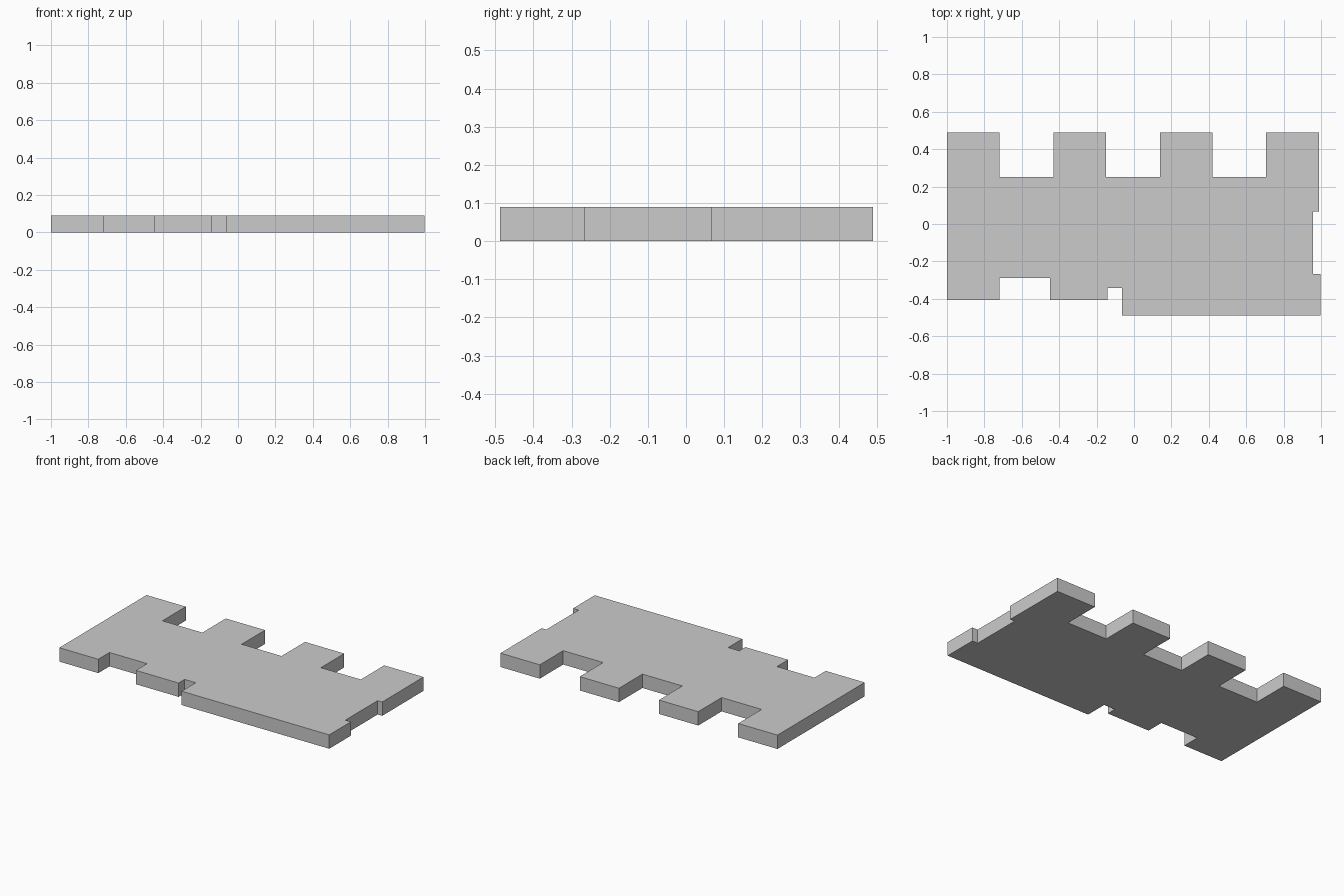
import bpy, bmesh

if "Cube" in bpy.data.objects:
    bpy.data.objects.remove(bpy.data.objects["Cube"])

THICKNESS = 0.09


def plate(name, outline):
    """Extrude a flat outline upward from z = 0 into a solid plate."""
    bm = bmesh.new()
    face = bm.faces.new([bm.verts.new((x, y, 0)) for x, y in outline])
    ext = bmesh.ops.extrude_face_region(bm, geom=[face], use_keep_orig=True)
    top = [v for v in ext["geom"] if isinstance(v, bmesh.types.BMVert)]
    bmesh.ops.translate(bm, verts=top, vec=(0, 0, THICKNESS))
    bmesh.ops.recalc_face_normals(bm, faces=bm.faces)
    mesh = bpy.data.meshes.new(name)
    bm.to_mesh(mesh)
    bm.free()
    obj = bpy.data.objects.new(name, mesh)
    bpy.context.collection.objects.link(obj)
    return obj


# Back edge: four square teeth at a regular pitch
PITCH, TOOTH = 0.569, 0.282
outline = []
for i in range(4):
    left = -1 + i * PITCH
    right = left + TOOTH
    outline += [(left, 0.25), (left, 0.49), (right, 0.49), (right, 0.25)]
outline = outline[1:-1]  # outer teeth run straight into the side edges

# Right edge: shallow recess
outline += [(0.99, 0.066), (0.957, 0.066), (0.957, -0.266), (0.997, -0.266)]

# Front edge: deep lip, small slot, wide notch and corner tab
outline += [(0.997, -0.488), (-0.063, -0.488), (-0.063, -0.343),
            (-0.143, -0.343), (-0.143, -0.405), (-0.45, -0.405),
            (-0.45, -0.29), (-0.72, -0.29), (-0.72, -0.405),
            (-0.87, -0.405), (-1, -0.405)]

plate("notched_plate", outline)
